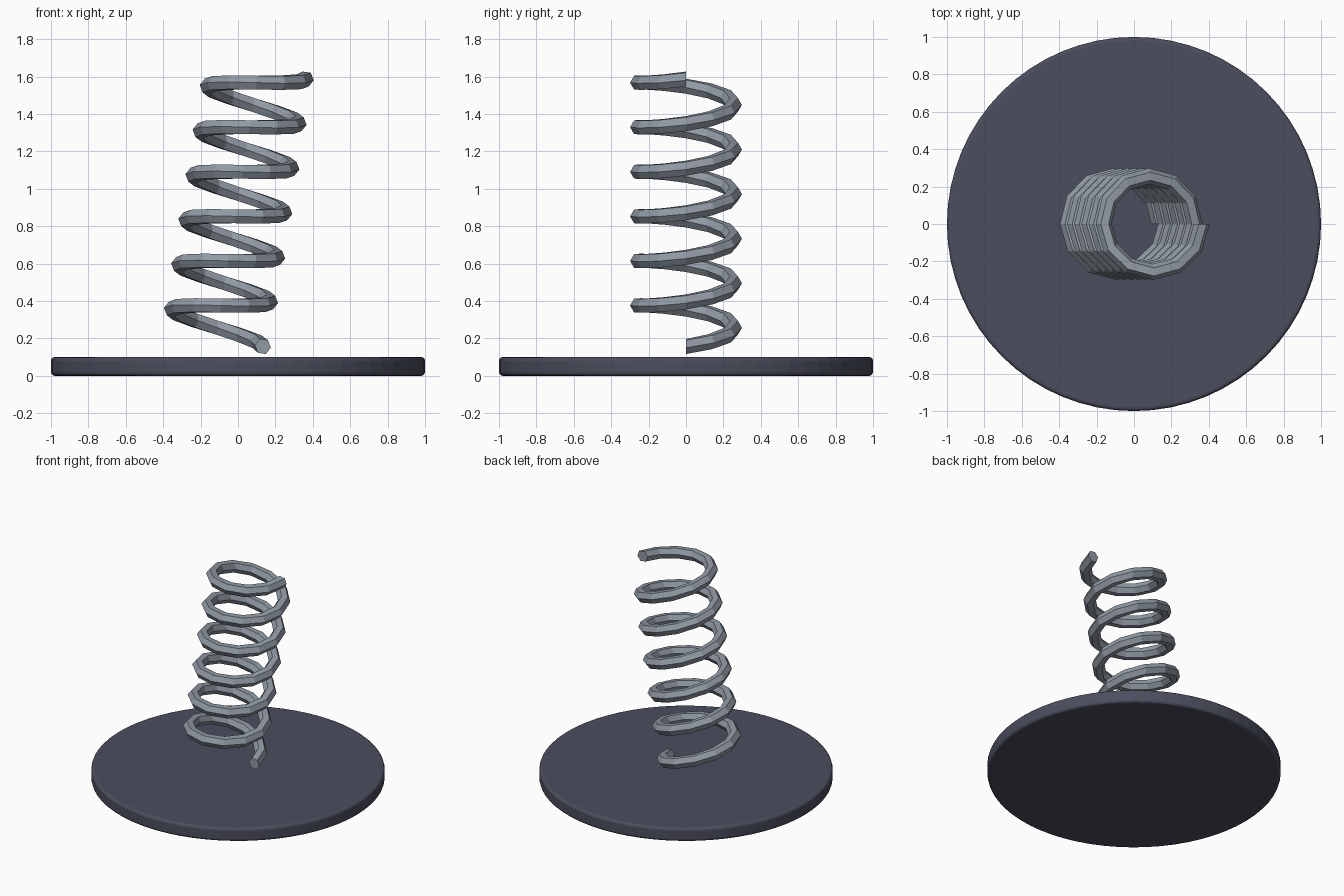
import bpy
import bmesh
from math import cos, sin, pi, radians
from mathutils import Matrix, Vector

if "Cube" in bpy.data.objects:
    bpy.data.objects.remove(bpy.data.objects["Cube"], do_unlink=True)


def make_material(name, rgb):
    mat = bpy.data.materials.new(name)
    mat.use_nodes = True
    color = (*rgb, 1.0)
    mat.diffuse_color = color
    mat.node_tree.nodes["Principled BSDF"].inputs["Base Color"].default_value = color
    return mat


def make_object(name, bm, mat):
    bmesh.ops.recalc_face_normals(bm, faces=bm.faces)
    mesh = bpy.data.meshes.new(name)
    bm.to_mesh(mesh)
    bm.free()
    mesh.materials.append(mat)
    obj = bpy.data.objects.new(name, mesh)
    bpy.context.collection.objects.link(obj)
    return obj


slate = make_material("dark slate", (0.07, 0.075, 0.11))
steel = make_material("grey steel", (0.28, 0.32, 0.37))

# Round base plate with rounded rims
THICKNESS = 0.1
bm = bmesh.new()
bmesh.ops.create_cone(bm, cap_ends=True, segments=64, radius1=1, radius2=1,
                      depth=THICKNESS,
                      matrix=Matrix.Translation((0, 0, THICKNESS / 2)))
base = make_object("base_plate", bm, slate)
bevel = base.modifiers.new("rounded_rim", 'BEVEL')
bevel.width = 0.02
bevel.segments = 3
bevel.limit_method = 'ANGLE'
bevel.angle_limit = radians(40)

# Leaning coil spring: hexagonal wire swept along a helix
TURNS, STEPS, SIDES = 6, 12, 6
COIL_RADIUS, WIRE_RADIUS, LENGTH = 0.256, 0.043, 1.448
lean = Matrix.Translation((-0.005, 0, 0.912)) @ Matrix.Rotation(radians(9.1), 4, 'Y')

bm = bmesh.new()
rings = []
total = TURNS * STEPS
for i in range(total + 1):
    turn = 2 * pi * i / STEPS
    height = LENGTH * (i / total - 0.5)
    outward = Vector((cos(turn), sin(turn), 0))
    ring = []
    for k in range(SIDES):
        a = 2 * pi * k / SIDES
        point = outward * (COIL_RADIUS + WIRE_RADIUS * cos(a))
        point.z = height + WIRE_RADIUS * sin(a)
        ring.append(bm.verts.new(lean @ point))
    rings.append(ring)

for lower, upper in zip(rings, rings[1:]):
    for k in range(SIDES):
        n = (k + 1) % SIDES
        bm.faces.new((lower[k], lower[n], upper[n], upper[k]))
bm.faces.new(rings[0])
bm.faces.new(rings[-1])
make_object("coil_spring", bm, steel)
